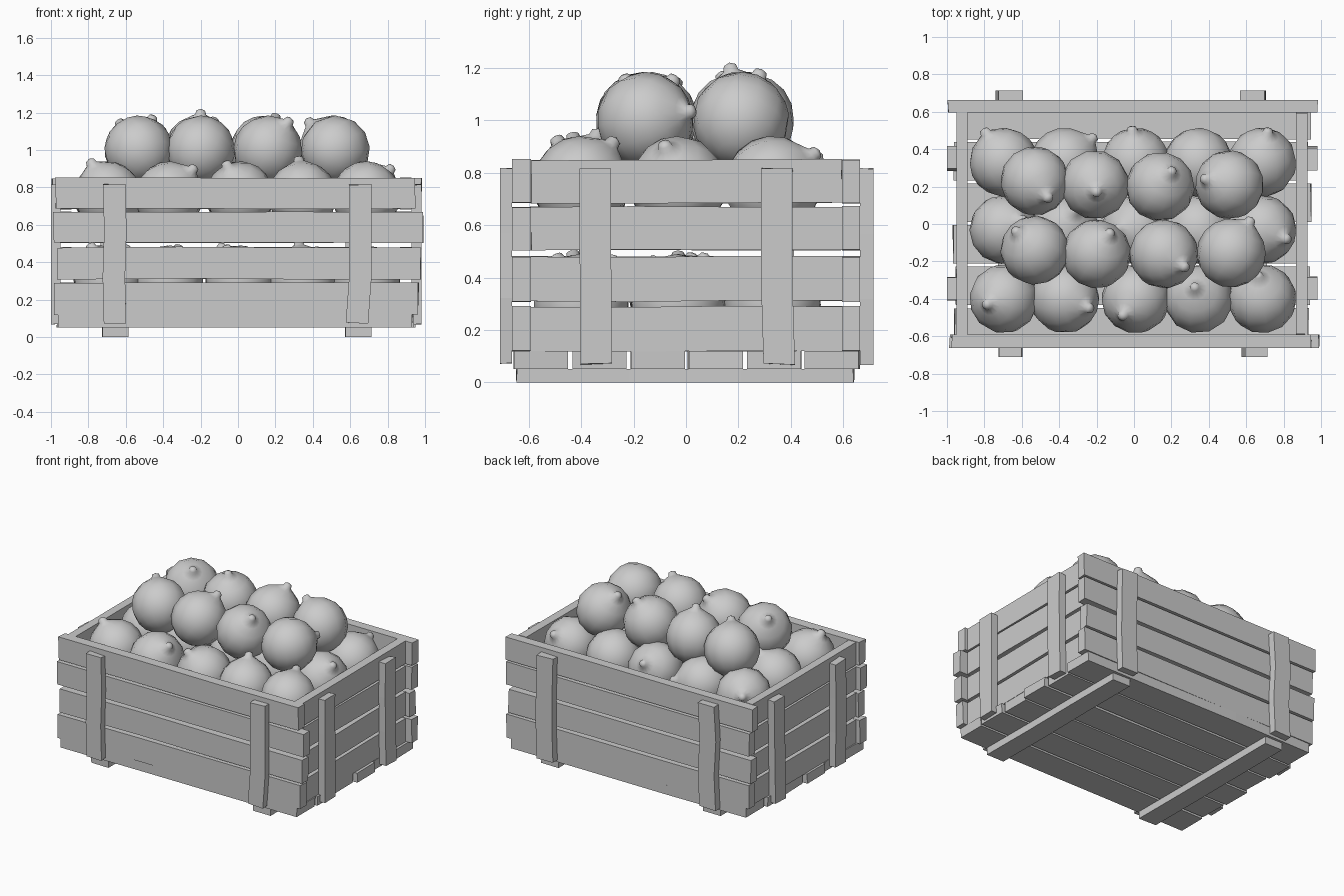
import bpy, bmesh, math, random
from mathutils import Vector

random.seed(4)
if "Cube" in bpy.data.objects:
    bpy.data.objects.remove(bpy.data.objects["Cube"], do_unlink=True)

grey = bpy.data.materials.new("plain_grey")
grey.use_nodes = True
grey.diffuse_color = (0.6, 0.6, 0.6, 1)
grey.node_tree.nodes["Principled BSDF"].inputs["Base Color"].default_value = grey.diffuse_color


def add_object(name, mesh):
    obj = bpy.data.objects.new(name, mesh)
    bpy.context.collection.objects.link(obj)
    return obj


def plank(name, x, y, z, wobble=0.005):
    """Rough-cut board filling the given ranges, slightly uneven along its length."""
    ranges = (x, y, z)
    size = Vector([b - a for a, b in ranges])
    centre = Vector([(a + b) / 2 for a, b in ranges])
    bm = bmesh.new()
    bmesh.ops.create_cube(bm, size=1)
    for v in bm.verts:
        v.co = centre + v.co * size
    # Cut across the long axis, then shift each end and section a little
    long_axis = max(range(3), key=lambda i: size[i])
    edges = [e for e in bm.edges
             if abs(e.verts[0].co[long_axis] - e.verts[1].co[long_axis]) > 0.01]
    bmesh.ops.subdivide_edges(bm, edges=edges, cuts=2)
    thin_axis = min(range(3), key=lambda i: size[i])
    wide_axis = 3 - long_axis - thin_axis
    shifts = {}
    for v in bm.verts:
        key = round(v.co[long_axis], 3)
        shifts.setdefault(key, random.uniform(-wobble, wobble))
        v.co[wide_axis] += shifts[key]
        if abs(v.co[long_axis] - centre[long_axis]) > size[long_axis] * 0.45:
            v.co[long_axis] += random.uniform(-0.004, 0.004)
    bmesh.ops.recalc_face_normals(bm, faces=bm.faces)
    mesh = bpy.data.meshes.new(name)
    bm.to_mesh(mesh)
    bm.free()
    mesh.materials.append(grey)
    return add_object(name, mesh)


# Crate walls: four rows of slats on every side
rows = [(0.12, 0.29), (0.31, 0.48), (0.505, 0.67), (0.685, 0.85)]
front_ends = [(-0.98, 0.965), (-0.965, 0.98), (-0.985, 0.99), (-0.975, 0.945)]
back_ends = [(-0.965, 0.975), (-0.985, 0.96), (-0.97, 0.975), (-0.995, 0.98)]
for i, z in enumerate(rows):
    plank(f"front_slat_{i}", front_ends[i], (-0.663, -0.592), z, 0.003)
    plank(f"back_slat_{i}", back_ends[i], (0.595, 0.663), z, 0.003)
    plank(f"left_slat_{i}", (0.865, 0.928), (-0.592, 0.595), z, 0.003)
    plank(f"right_slat_{i}", (-0.95, -0.89), (-0.592, 0.595), z, 0.003)

# Floor boards
for i in range(6):
    y = -0.555 + i * 0.2225
    end = random.uniform(-0.015, 0.015)
    plank(f"floor_board_{i}", (-0.955 + end, 0.935 + end), (y - 0.103, y + 0.103),
          (0.052, 0.12), 0.003)

# Runners under the floor and upright battens on the walls
for name, x in (("right", -0.66), ("left", 0.645)):
    plank(f"{name}_runner", (x - 0.07, x + 0.07), (-0.645, 0.64), (0, 0.052))
    plank(f"{name}_front_batten", (x - 0.06, x + 0.06), (-0.71, -0.663), (0.075, 0.815), 0.01)
    plank(f"{name}_back_batten", (x - 0.07, x + 0.06), (0.663, 0.715), (0.07, 0.815), 0.01)
for name, y in (("front", -0.345), ("back", 0.35)):
    plank(f"left_{name}_batten", (0.928, 0.98), (y - 0.06, y + 0.06), (0.07, 0.815), 0.008)
    plank(f"right_{name}_batten", (-1.0, -0.95), (y - 0.06, y + 0.06), (0.07, 0.815), 0.008)


def make_fruit_mesh(radius=0.185, sides=12):
    """Low-poly round fruit with a small knobbed stem end."""
    profile = [(radius * math.sin(math.pi * k / 9), -radius * math.cos(math.pi * k / 9))
               for k in range(1, 9)]
    profile += [(0.03, 0.193), (0.024, 0.215)]
    bm = bmesh.new()
    rings = [[bm.verts.new((r * math.cos(math.tau * s / sides),
                            r * math.sin(math.tau * s / sides), z))
              for s in range(sides)] for r, z in profile]
    bottom, tip = bm.verts.new((0, 0, -radius)), bm.verts.new((0, 0, 0.225))
    for s in range(sides):
        t = (s + 1) % sides
        for low, high in zip(rings, rings[1:]):
            bm.faces.new((low[s], low[t], high[t], high[s]))
        bm.faces.new((bottom, rings[0][t], rings[0][s]))
        bm.faces.new((tip, rings[-1][s], rings[-1][t]))
    for f in bm.faces:
        f.smooth = True
    mesh = bpy.data.meshes.new("fruit")
    bm.to_mesh(mesh)
    bm.free()
    mesh.materials.append(grey)
    return mesh


fruit_mesh = make_fruit_mesh()


def fruit(name, x, y, z, lean_x, lean_y):
    obj = add_object(name, fruit_mesh)
    obj.location = (x, y, z)
    up = math.sqrt(max(0.0, 0.04 - lean_x ** 2 - lean_y ** 2))
    obj.rotation_euler = Vector((lean_x, lean_y, up)).to_track_quat('Z', 'Y').to_euler()


# Two full layers inside the crate: row depth, column positions, stem leans
columns = [-0.695, -0.37, 0.01, 0.345, 0.685]
layer = [
    (-0.4, [(-.09, -.03), (.13, -.05), (-.07, -.09), (-.02, .06), (-.02, .12)]),
    (-0.03, [(.1, .05), (.05, .1), (-.1, 0), (.08, -.1), (.13, -.05)]),
    (0.33, [(-.1, .16), (.15, .13), (-.02, .17), (.1, -.1), (.03, .16)]),
]
for name, z in (("bottom", 0.305), ("middle", 0.755)):
    for r, (y, leans) in enumerate(layer):
        for c, (x, lean) in enumerate(zip(columns, leans)):
            fruit(f"{name}_fruit_{r}_{c}", x, y, z, *lean)

# Heaped layer on top
heap = [
    (-.53, .23, .07, -.09), (-.21, .21, .01, -.04), (.14, .20, .06, .08), (.51, .21, -.13, .03),
    (-.53, -.14, -.1, .1), (-.2, -.16, .07, .11), (.16, -.16, .11, -.07), (.52, -.155, .1, .17),
]
for i, (x, y, lean_x, lean_y) in enumerate(heap):
    fruit(f"top_fruit_{i}", x, y, 1.0, lean_x, lean_y)
